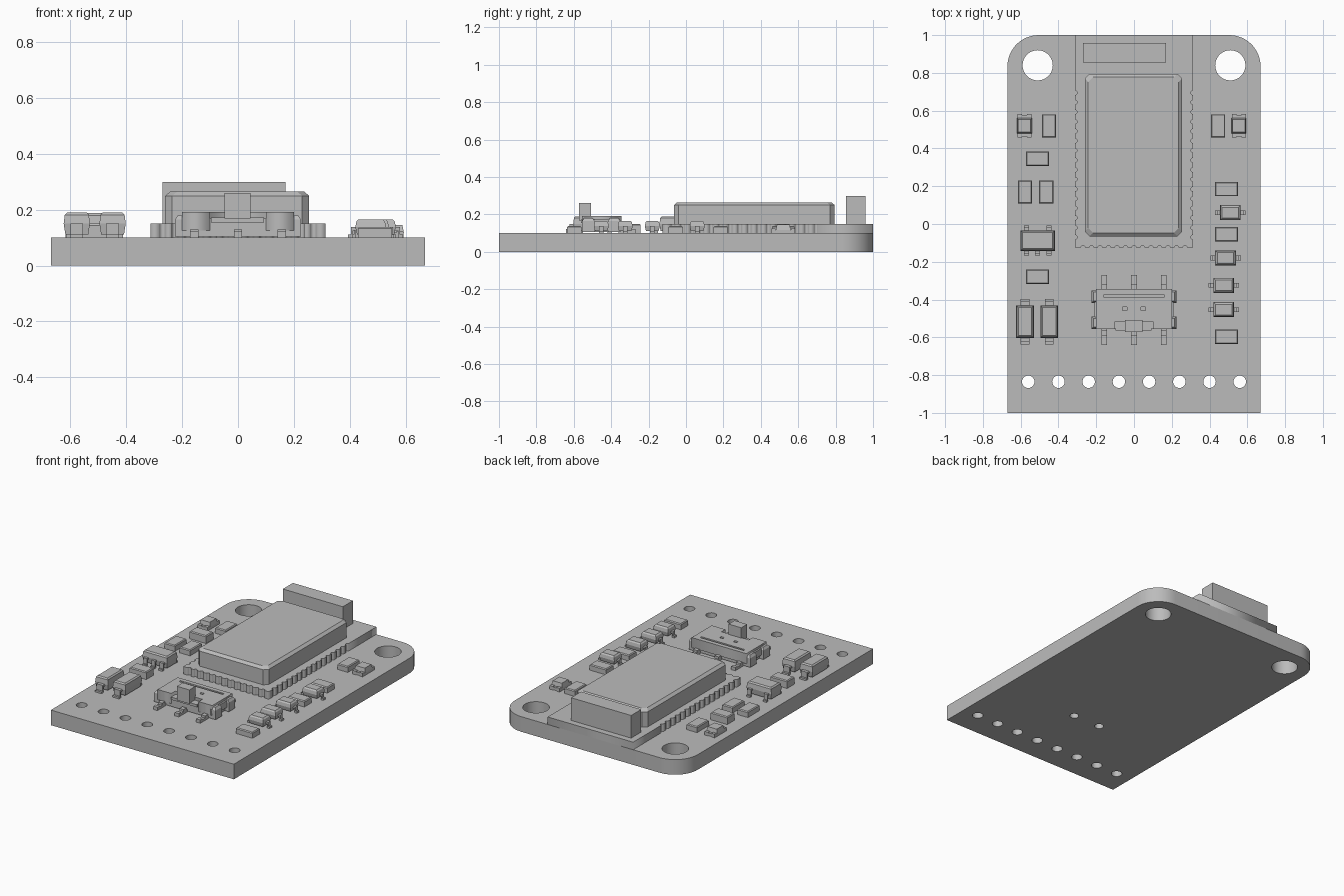
import bpy, bmesh, math

cube = bpy.data.objects.get("Cube")
if cube:
    bpy.data.objects.remove(cube, do_unlink=True)

GREY = (0.5, 0.5, 0.5, 1)
mat = bpy.data.materials.new("plain grey")
mat.use_nodes = True
mat.diffuse_color = GREY
mat.node_tree.nodes["Principled BSDF"].inputs["Base Color"].default_value = GREY

TOP = 0.1      # upper surface of the board


def add_object(name, bm):
    bmesh.ops.recalc_face_normals(bm, faces=bm.faces)
    mesh = bpy.data.meshes.new(name)
    bm.to_mesh(mesh)
    bm.free()
    mesh.materials.append(mat)
    ob = bpy.data.objects.new(name, mesh)
    bpy.context.collection.objects.link(ob)
    return ob


def loft(bm, cx, cy, sx, sy, levels, corner=0.0):
    """Stack of rectangles, each level being (height, inset)."""
    rings = []
    for z, inset in levels:
        hx, hy, pts = sx / 2 - inset, sy / 2 - inset, []
        for a, b in ((1, 1), (-1, 1), (-1, -1), (1, -1)):
            if corner:
                pair = [(a * hx, b * (hy - corner)), (a * (hx - corner), b * hy)]
                pts += pair if a * b > 0 else pair[::-1]
            else:
                pts.append((a * hx, b * hy))
        rings.append([bm.verts.new((cx + x, cy + y, z)) for x, y in pts])
    n = len(rings[0])
    for low, high in zip(rings, rings[1:]):
        for i in range(n):
            j = (i + 1) % n
            bm.faces.new((low[i], low[j], high[j], high[i]))
    bm.faces.new(rings[0][::-1])
    bm.faces.new(rings[-1])


def box(bm, cx, cy, sx, sy, z0, z1):
    loft(bm, cx, cy, sx, sy, [(z0, 0), (z1, 0)])


def arc(cx, cy, r, start, end, n):
    return [(cx + r * math.cos(math.radians(start + (end - start) * i / n)),
             cy + r * math.sin(math.radians(start + (end - start) * i / n)))
            for i in range(n + 1)]


def circle(cx, cy, r, n=32):
    return arc(cx, cy, r, 0, 360, n)[:-1]


def rect(x0, y0, x1, y1):
    return [(x0, y0), (x1, y0), (x1, y1), (x0, y1)]


def plate(name, loops, z0, z1):
    """Flat plate from an outline followed by its holes."""
    curve = bpy.data.curves.new(name, 'CURVE')
    curve.dimensions, curve.fill_mode = '2D', 'BOTH'
    curve.extrude = (z1 - z0) / 2
    for pts in loops:
        spline = curve.splines.new('POLY')
        spline.points.add(len(pts) - 1)
        for p, (x, y) in zip(spline.points, pts):
            p.co = (x, y, 0, 1)
        spline.use_cyclic_u = True
    temp = bpy.data.objects.new(name + " outline", curve)
    bpy.context.collection.objects.link(temp)
    bpy.context.view_layer.update()
    mesh = temp.to_mesh()
    bm = bmesh.new()
    bm.from_mesh(mesh)
    temp.to_mesh_clear()
    bpy.data.objects.remove(temp, do_unlink=True)
    bmesh.ops.remove_doubles(bm, verts=bm.verts, dist=1e-5)
    bmesh.ops.translate(bm, verts=bm.verts, vec=(0, 0, (z0 + z1) / 2))
    return add_object(name, bm)


# Main board with rounded back corners, mounting holes and pin holes
outline = [(-0.67, -1), (0.67, -1)] + arc(0.505, 0.835, 0.165, 0, 90, 12) \
    + arc(-0.505, 0.835, 0.165, 90, 180, 12)
holes = [circle(s * 0.51, 0.84, 0.08) for s in (-1, 1)]
holes += [circle(-0.56 + 0.16 * i, -0.835, 0.033, 24) for i in range(8)]
holes += [circle(s * 0.1, -0.455, 0.028, 20) for s in (-1, 1)]
board = plate("circuit_board", [outline] + holes, 0, TOP)
bpy.context.view_layer.objects.active = board
board.select_set(True)
bpy.ops.object.shade_smooth_by_angle(angle=math.radians(30))
board.select_set(False)

# Radio module board, its edge notched by half-round contacts
W, FRONT, R = 0.313, -0.125, 0.012
edge = [(-W, FRONT)]
for i in range(13):
    edge += arc(-0.27 + 0.045 * i, FRONT, R, 180, 0, 6)
edge.append((W, FRONT))
for i in range(16):
    edge += arc(W, -0.07 + 0.051 * i, R, 270, 90, 6)
edge += [(W, 1), (-W, 1)]
for i in reversed(range(16)):
    edge += arc(-W, -0.07 + 0.051 * i, R, 90, -90, 6)
plate("module_board", [edge], TOP, 0.15)

# Module shield can and antenna
bm = bmesh.new()
loft(bm, -0.003, 0.365, 0.515, 0.86, [(0.15, 0), (0.25, 0), (0.265, 0.018)], 0.025)
add_object("module_shield", bm)
bm = bmesh.new()
box(bm, -0.05, 0.907, 0.44, 0.105, 0.15, 0.3)
add_object("antenna_block", bm)

# Plain chip resistors and capacitors: x, y, lies along x
chips = [(-0.45, 0.52, 0), (-0.577, 0.17, 0), (-0.465, 0.17, 0), (0.445, 0.52, 0),
         (-0.51, 0.345, 1), (-0.51, -0.28, 1), (0.49, 0.185, 1), (0.49, -0.055, 1),
         (0.49, -0.597, 1)]
for x, y, along in chips:
    bm = bmesh.new()
    sx, sy = (0.122, 0.076) if along else (0.076, 0.122)
    height = 0.15 if x < 0 and along else 0.138
    loft(bm, x, y, sx, sy, [(TOP, 0), (height - 0.006, 0), (height, 0.005)])
    add_object("chip_component", bm)

# Indicator lights: base, raised lens and end contacts
for x in (-0.58, 0.555):
    bm = bmesh.new()
    box(bm, x, 0.52, 0.074, 0.115, TOP, 0.118)
    loft(bm, x, 0.52, 0.078, 0.08, [(0.118, 0), (0.146, 0.006)])
    for s in (-1, 1):
        for t in (-1, 1):
            box(bm, x + t * 0.025, 0.52 + s * 0.052, 0.024, 0.02, TOP, 0.124)
    add_object("indicator_light", bm)


def package(name, x, y, sx, sy, height, leads, width, reach):
    """Moulded body with bent leads; each lead is (offset, direction x, direction y)."""
    bm = bmesh.new()
    mid = (TOP + height) / 2 + 0.005
    loft(bm, x, y, sx, sy, [(TOP + 0.012, 0.006), (mid, 0), (height - 0.008, 0.004),
                            (height, 0.012)])
    for off, dx, dy in leads:
        lx, ly = x + dx * sx / 2 + off * abs(dy), y + dy * sy / 2 + off * abs(dx)
        for start, end, z0, z1 in ((-0.01, reach * 0.6, mid - 0.012, mid),
                                   (reach * 0.3, reach * 0.6, TOP, mid),
                                   (reach * 0.3, reach, TOP, TOP + 0.012)):
            c, d = (start + end) / 2, end - start
            box(bm, lx + dx * c, ly + dy * c, d if dx else width,
                d if dy else width, z0, z1)
    add_object(name, bm)


for x, y in ((0.51, 0.06), (0.485, -0.18), (0.475, -0.325), (0.475, -0.453)):
    package("small_diode", x, y, 0.11, 0.08, 0.166, [(0, 1, 0), (0, -1, 0)], 0.024, 0.026)
for x in (-0.577, -0.449):
    package("large_diode", x, -0.517, 0.094, 0.172, 0.19, [(0, 0, 1), (0, 0, -1)], 0.046, 0.034)
package("regulator", -0.51, -0.088, 0.182, 0.108, 0.188,
        [(o, 0, -1) for o in (-0.06, 0, 0.06)] + [(o, 0, 1) for o in (-0.06, 0.06)],
        0.026, 0.026)

# Slide switch: moulded base, metal cover with openings, side tabs, pins and knob
bm = bmesh.new()
box(bm, 0, -0.452, 0.39, 0.2, TOP + 0.005, 0.168)
add_object("switch_base", bm)

cover = [(-0.2, -0.555), (-0.1, -0.555), (-0.1, -0.515), (0.1, -0.515), (0.1, -0.555),
         (0.2, -0.555), (0.2, -0.345), (-0.2, -0.345)]
openings = [rect(-0.16, -0.388, 0.16, -0.374)]
openings += [rect(s * 0.05 - 0.012, -0.458, s * 0.05 + 0.012, -0.44) for s in (-1, 1)]
plate("switch_cover", [cover] + openings, 0.125, 0.192)

bm = bmesh.new()
for s in (-1, 1):
    for y in (-0.384, -0.522):
        loft(bm, s * 0.205, y, 0.04, 0.066, [(0.105, 0), (0.165, 0), (0.18, 0.01)])
    box(bm, s * 0.2, -0.452, 0.02, 0.08, 0.13, 0.175)
add_object("switch_side_tabs", bm)

bm = bmesh.new()
for x in (-0.157, 0, 0.157):
    for s in (-1, 1):
        box(bm, x, -0.455 + s * 0.14, 0.03, 0.09, TOP, 0.115)
        box(bm, x, -0.455 + s * 0.12, 0.03, 0.03, TOP, 0.13)
        box(bm, x, -0.455 + s * 0.173, 0.03, 0.025, TOP, 0.122)
add_object("switch_pins", bm)

bm = bmesh.new()
box(bm, -0.002, -0.54, 0.092, 0.062, 0.168, 0.26)
box(bm, -0.002, -0.535, 0.19, 0.055, 0.155, 0.172)
add_object("switch_knob", bm)
